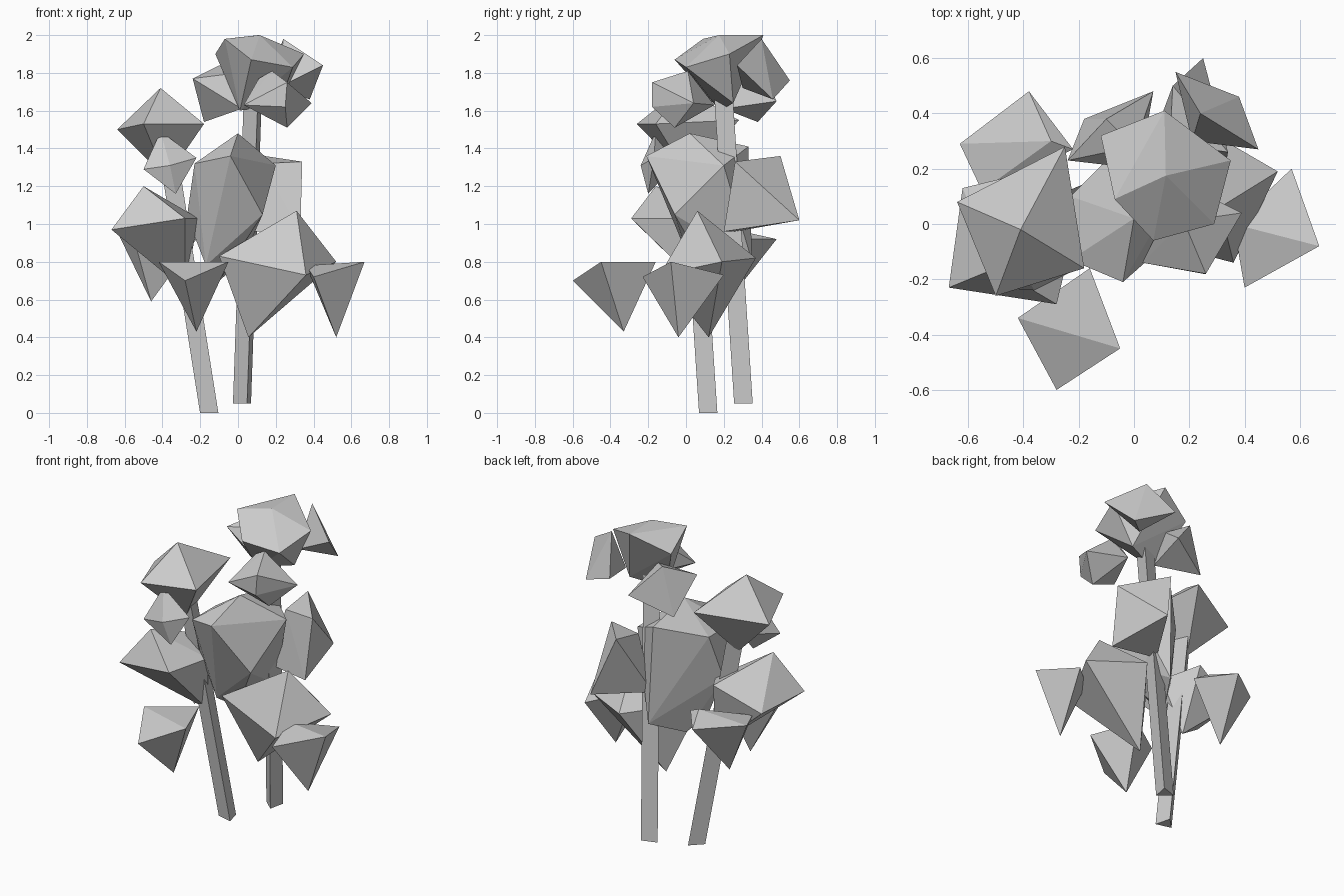
import bpy, bmesh
from math import cos, sin, radians
from mathutils import Vector

default = bpy.data.objects.get("Cube")
if default:
    bpy.data.objects.remove(default, do_unlink=True)

# One plain grey for the whole plant
grey = bpy.data.materials.new("plain_grey")
grey.use_nodes = True
colour = (.6, .6, .6, 1)
grey.diffuse_color = colour
grey.node_tree.nodes["Principled BSDF"].inputs["Base Color"].default_value = colour


def finish(name, bm, origin):
    """Turn a bmesh into a flat shaded object placed at its origin."""
    bmesh.ops.recalc_face_normals(bm, faces=bm.faces[:])
    mesh = bpy.data.meshes.new(name)
    bm.to_mesh(mesh)
    bm.free()
    mesh.materials.append(grey)
    obj = bpy.data.objects.new(name, mesh)
    obj.location = origin
    bpy.context.scene.collection.objects.link(obj)
    return obj


def leaf_clump(name, top, tip, *ring):
    """Faceted crystal: an upper point and a lower tip joined by a ring of corners."""
    points = [Vector(p) for p in (top, tip, *ring)]
    centre = sum(points, Vector()) / len(points)
    bm = bmesh.new()
    corners = [bm.verts.new(p - centre) for p in points]
    hull = bmesh.ops.convex_hull(bm, input=corners)
    unused = {v for v in hull["geom_interior"] + hull["geom_unused"]
              if isinstance(v, bmesh.types.BMVert)}
    bmesh.ops.delete(bm, geom=list(unused), context="VERTS")
    return finish(name, bm, centre)


def stem(name, foot, head, turn, radius=.058):
    """Leaning three-sided prism, capped at both ends."""
    foot, head = Vector(foot), Vector(head)
    bm = bmesh.new()
    loops = []
    for end in (Vector(), head - foot):
        angles = [radians(turn + 120 * i) for i in range(3)]
        loops.append([bm.verts.new(end + Vector((cos(a), sin(a), 0)) * radius)
                      for a in angles])
    low, high = loops
    bm.faces.new(low)
    bm.faces.new(high)
    for i in range(3):
        j = (i + 1) % 3
        bm.faces.new((low[i], low[j], high[j], high[i]))
    return finish(name, bm, foot)


# Stems
stem("leaning_stem", (-.145, .11, 0), (-.36, .02, 1.36), turn=75)
stem("tall_stem", (.03, .31, .05), (.09, .2, 1.75), turn=48)

# Clumps around the leaning stem
leaf_clump("upper_side_clump", (-.41, -.02, 1.72), (-.38, .02, 1.24),
           (-.64, .08, 1.5), (-.25, .28, 1.55), (-.18, -.16, 1.53), (-.5, -.26, 1.53))
leaf_clump("small_bud_clump", (-.41, -.16, 1.49), (-.33, -.2, 1.16),
           (-.5, -.23, 1.29), (-.36, -.24, 1.31), (-.22, -.17, 1.35), (-.35, -.06, 1.31))
leaf_clump("middle_side_clump", (-.5, -.16, 1.2), (-.28, .1, .65), (-.67, -.23, .97),
           (-.28, -.29, 1.03), (-.21, 0, 1.03), (-.33, .2, 1.08), (-.62, .13, .95))
leaf_clump("rear_side_clump", (-.3, .3, .96), (-.46, .22, .59),
           (-.63, .29, .94), (-.38, .48, .92), (-.22, .27, .92), (-.55, .12, .92))
leaf_clump("low_front_clump", (-.05, -.45, .8), (-.22, -.33, .43),
           (-.42, -.34, .8), (-.16, -.16, .8), (-.28, -.6, .7))

# Large clump in the middle
leaf_clump("central_clump", (0, .02, 1.48), (-.1, .14, .7),
           (-.04, -.21, 1.36), (-.23, -.13, 1.32), (-.23, .1, 1.32), (0, .33, 1.41),
           (.2, .2, 1.31), (.13, -.06, 1.05), (.02, .35, .8), (-.27, .01, 1.04),
           (-.17, .03, .78))

# Clumps around the tall stem
leaf_clump("low_side_clump", (.31, .06, 1.07), (.055, .12, .4),
           (-.1, -.02, .83), (.36, -.14, .73), (.52, .19, .8), (.21, .37, .82))
leaf_clump("low_corner_clump", (.67, -.08, .8), (.52, -.04, .4),
           (.57, .2, .73), (.36, 0, .78), (.4, -.23, .72))
leaf_clump("rear_clump", (.14, .5, 1.36), (.05, .26, .96),
           (.34, .26, 1.33), (.25, .6, 1.02), (.33, .2, .96), (.13, .29, 1.32))

# Crown on top of the tall stem
leaf_clump("crown_clump", (.115, .175, 2), (.01, .18, 1.6),
           (-.12, .32, 1.9), (.11, .41, 2), (.35, .23, 1.9), (.29, 0, 1.83),
           (.07, -.06, 1.87), (-.07, .09, 1.98), (.22, .25, 1.64))
leaf_clump("crown_side_clump", (-.1, .38, 1.84), (-.18, .38, 1.54), (-.24, .23, 1.77),
           (.07, .48, 1.65), (.02, .2, 1.61), (0, .28, 1.8))
leaf_clump("crown_rear_clump", (.24, .4, 1.98), (.38, .46, 1.66),
           (.45, .27, 1.84), (.15, .55, 1.76), (.21, .3, 1.72))
leaf_clump("crown_front_clump", (.18, .01, 1.81), (.26, -.06, 1.51), (.03, -.14, 1.63),
           (.26, -.18, 1.75), (.25, -.18, 1.62), (.39, .04, 1.64), (.17, .15, 1.63),
           (.11, .02, 1.77))
